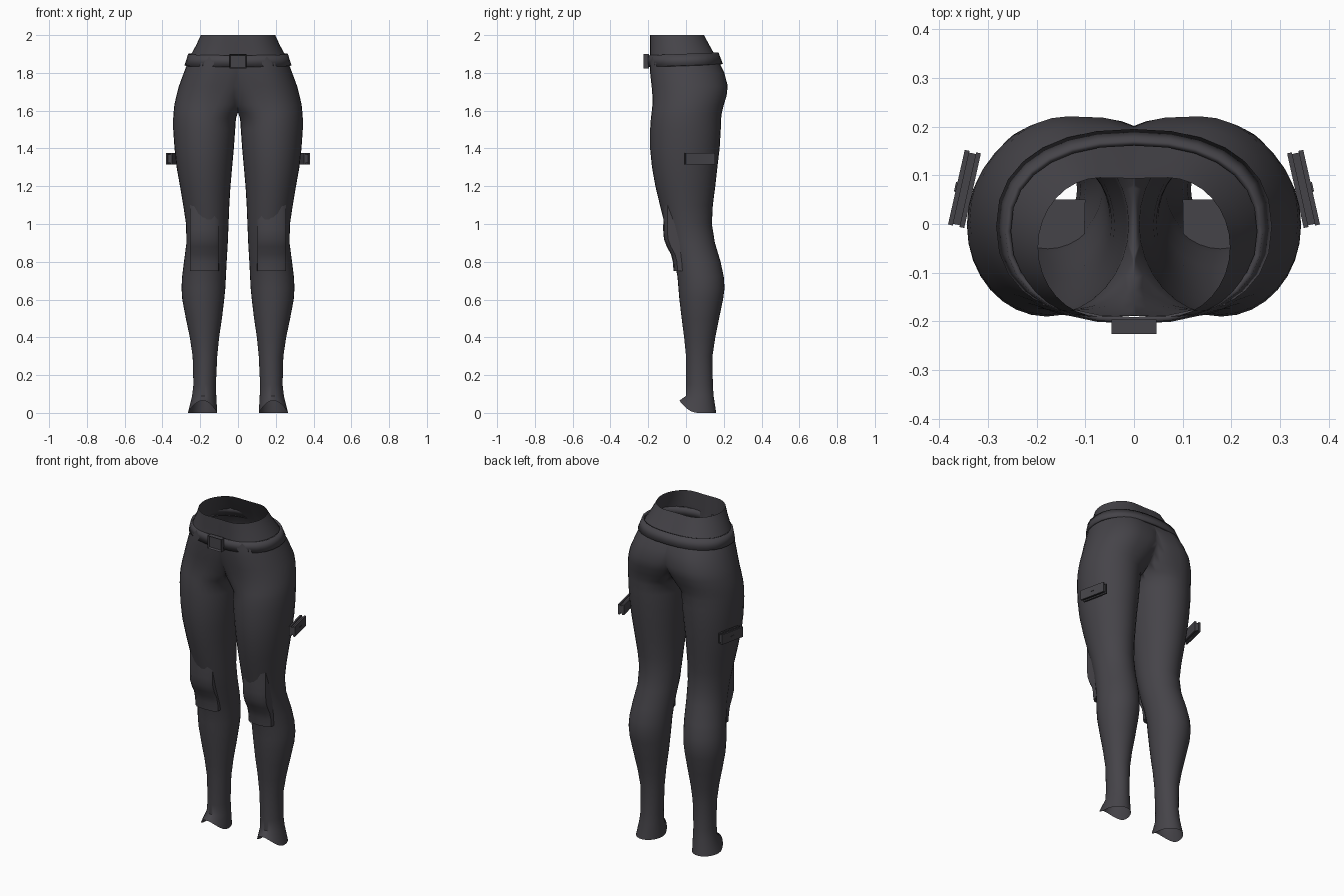
import bpy
import bmesh
from math import cos, sin, pi
from mathutils import Matrix, Vector

if "Cube" in bpy.data.objects:
    bpy.data.objects.remove(bpy.data.objects["Cube"], do_unlink=True)

# One dark fabric colour for everything
fabric = bpy.data.materials.new("charcoal_fabric")
fabric.use_nodes = True
colour = (0.06, 0.057, 0.066, 1)
fabric.diffuse_color = colour
shader = next(n for n in fabric.node_tree.nodes if n.type == "BSDF_PRINCIPLED")
shader.inputs["Base Color"].default_value = colour
shader.inputs["Roughness"].default_value = 0.8


def finish(name, bm, mirror=False, smooth=True, thickness=0):
    """Turn a bmesh into a named object, optionally mirrored across x."""
    mesh = bpy.data.meshes.new(name)
    bm.to_mesh(mesh)
    bm.free()
    mesh.materials.append(fabric)
    obj = bpy.data.objects.new(name, mesh)
    bpy.context.collection.objects.link(obj)
    if smooth:
        bpy.ops.object.select_all(action="DESELECT")
        obj.select_set(True)
        bpy.context.view_layer.objects.active = obj
        bpy.ops.object.shade_smooth_by_angle(angle=pi / 4)
    if thickness:
        solid = obj.modifiers.new("thickness", "SOLIDIFY")
        solid.thickness = thickness
        solid.offset = -1
    if mirror:
        mod = obj.modifiers.new("mirror", "MIRROR")
        mod.use_mirror_merge = True
        mod.merge_threshold = 0.0005
    return obj


def loft(bm, rings, closed=True):
    """Skin a stack of point rings with quads, bottom to top."""
    rows = [[bm.verts.new(p) for p in ring] for ring in rings]
    for low, high in zip(rows, rows[1:]):
        count = len(low)
        for i in range(count if closed else count - 1):
            j = (i + 1) % count
            bm.faces.new((low[i], low[j], high[j], high[i]))
    return rows


def power(value, exponent):
    """Signed power, used for rounded-square outlines."""
    return abs(value) ** exponent * (1 if value >= 0 else -1)


def box(bm, size, matrix):
    scale = Matrix.Diagonal(Vector((*size, 1)))
    return bmesh.ops.create_cube(bm, size=1, matrix=matrix @ scale)["verts"]


# Trousers: one half, lofted from hem to waist, then mirrored
SEGMENTS = 32


def body_ring(z, front, back, centre, inner, outer, squareness=2, rise=0):
    """Outline round one leg; anything past the middle snaps to the seam."""
    mid, depth = (front + back) / 2, (back - front) / 2
    seam = max(0, 1 - (centre / inner) ** squareness) ** (1 / squareness)
    points = []
    for i in range(SEGMENTS):
        t = 2 * pi * i / SEGMENTS
        c, s = cos(t), sin(t)
        if abs(c) < 1e-6:
            c = 0
        if c >= 0:
            x, y = centre + outer * c, s
        else:
            x = centre + inner * power(c, 2 / squareness)
            y = power(s, 2 / squareness)
            if x <= 0:
                x, y = 0, (seam if s >= 0 else -seam)
        points.append((x, mid + depth * y, z + rise * max(0, -s) ** 2))
    return points


# height, front, back, inner side, outer side
leg = [
    (0, -.035, .16, .11, .265),
    (.09, 0, .146, .115, .243),
    (.15, 0, .142, .117, .236),
    (.3, 0, .14, .11, .24),
    (.4, -.01, .155, .1, .255),
    (.5, -.023, .175, .085, .276),
    (.6, -.035, .196, .073, .295),
    (.66, -.04, .204, .067, .299),
    (.72, -.045, .2, .064, .296),
    (.8, -.06, .183, .06, .286),
    (.9, -.088, .153, .054, .273),
    (1, -.113, .137, .05, .275),
    (1.1, -.138, .142, .046, .29),
    (1.2, -.162, .155, .04, .307),
    (1.3, -.18, .166, .031, .325),
    (1.4, -.19, .178, .022, .336),
    (1.5, -.19, .184, .015, .343),
    (1.56, -.186, .186, .011, .343),
]
# height, front, back, peak position, inner reach, outer side, squareness
pelvis = [
    (1.59, -.182, .19, .175, .185, .341, 2.2),
    (1.63, -.178, .2, .165, .2, .337, 2.4),
    (1.68, -.178, .215, .15, .2, .326, 2.7),
    (1.73, -.182, .221, .135, .21, .313, 3),
    (1.8, -.19, .203, .115, .21, .287, 3),
    (1.85, -.192, .178, .1, .22, .268, 3),
    (1.9, -.19, .15, .085, .22, .247, 3),
    (1.95, -.19, .122, .075, .22, .22, 3),
    (2, -.19, .095, .07, .22, .197, 3),
]
rings = []
for z, front, back, inside, outside in leg:
    middle, half = (inside + outside) / 2, (outside - inside) / 2
    rings.append(body_ring(z, front, back, middle, half, half,
                           rise=0 if z else .065))
for z, front, back, peak, reach, outside, square in pelvis:
    rings.append(body_ring(z, front, back, peak, reach, outside - peak, square))

bm = bmesh.new()
loft(bm, rings)
bmesh.ops.remove_doubles(bm, verts=bm.verts, dist=1e-5)
hidden = [f for f in bm.faces if all(v.co.x < 1e-4 for v in f.verts)]
bmesh.ops.delete(bm, geom=hidden, context="FACES")
finish("trousers", bm, mirror=True)

# Knee pads: a flat-fronted shell that sinks into the thigh at its top
pad_profile = [(.752, -.066), (.8, -.07), (.84, -.08), (.88, -.102),
               (.92, -.117), (.97, -.121), (1.02, -.12), (1.1, -.12)]
pad_section = [(-1, None), (-.97, .022), (-.7, .005), (0, 0),
               (.7, .005), (.97, .022), (1, None)]
bm = bmesh.new()
rows = loft(bm, [[(.178 + .078 * u, .05 if d is None else front + d, z)
                  for u, d in pad_section] for z, front in pad_profile],
            closed=False)
bm.faces.new(list(reversed(rows[0])))
finish("knee_pads", bm, mirror=True)


# Belt: flared band, slightly higher at the back
def belt_ring(z, front, back, half_width):
    points = []
    for i in range(28):
        t = 2 * pi * i / 28
        x = half_width * power(cos(t), .87)
        y = (front + back) / 2 + (back - front) / 2 * power(sin(t), .87)
        points.append((x, y, z + .04 * (y - front)))
    return points


bm = bmesh.new()
loft(bm, [belt_ring(1.832, -.205, .195, .283),
          belt_ring(1.893, -.203, .172, .264)])
finish("belt", bm, thickness=.012)

# Buckle: square block with a recessed face
bm = bmesh.new()
box(bm, (.092, .03, .076), Matrix.Translation((0, -.211, 1.861)))
face = min(bm.faces, key=lambda f: f.calc_center_median().y)
bmesh.ops.inset_region(bm, faces=[face], thickness=.008)
bmesh.ops.translate(bm, verts=face.verts, vec=(0, .012, 0))
finish("buckle", bm, smooth=False)

# Thigh clips: a narrow core between two taller plates, angled round the leg
place = Matrix.Translation((.348, .072, 1.345)) @ Matrix.Rotation(.22, 4, "Z")
bm = bmesh.new()
box(bm, (.03, .15, .046), place)
for side in (-1, 1):
    plate = place @ Matrix.Translation((side * .012, 0, 0))
    box(bm, (.01, .157, .06), plate)
stud = place @ Matrix.Translation((.018, 0, 0))
box(bm, (.004, .02, .005), stud)
finish("thigh_clips", bm, mirror=True, smooth=False)
